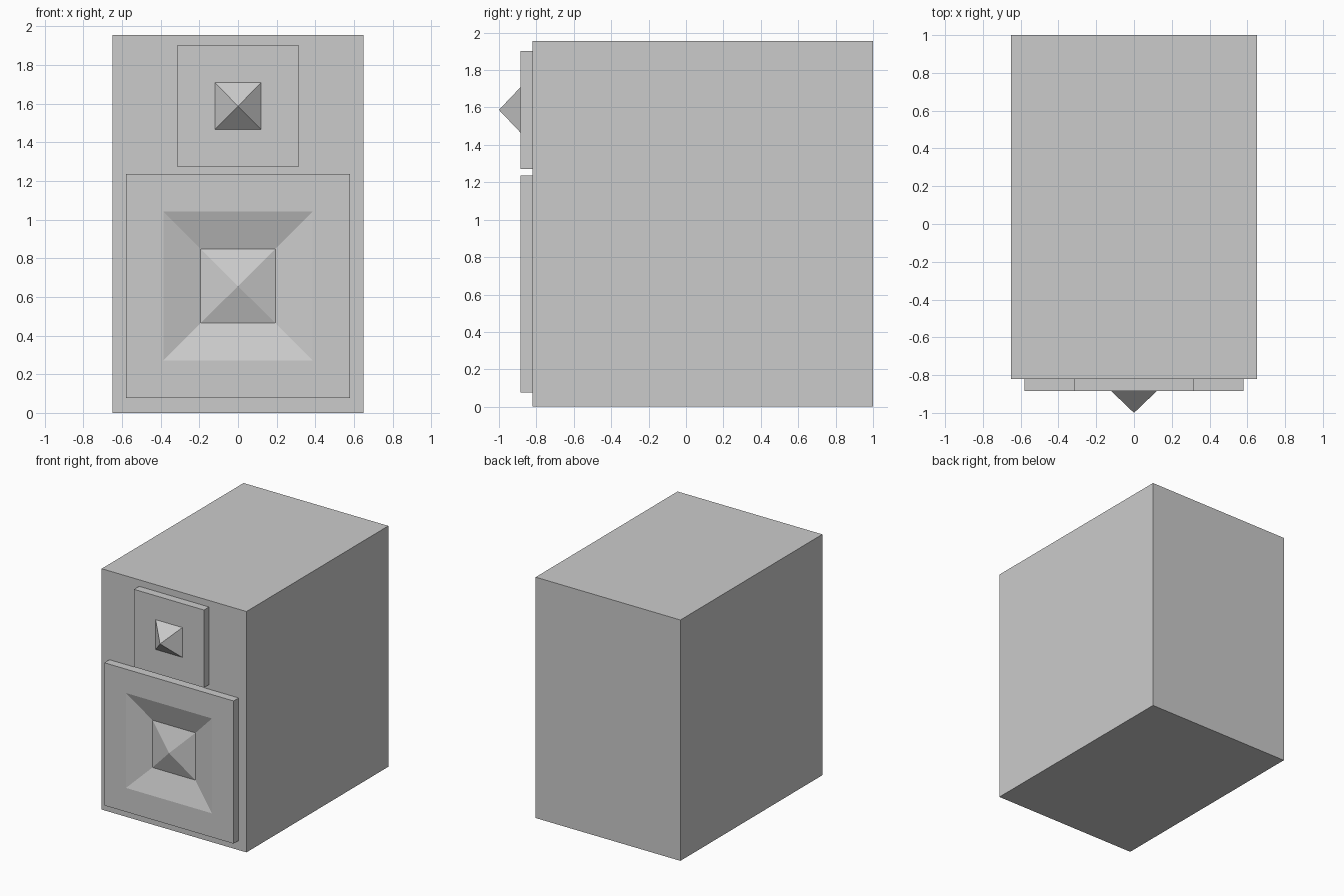
import bpy
import bmesh
from mathutils import Vector

cube = bpy.data.objects.get("Cube")
if cube:
    bpy.data.objects.remove(cube, do_unlink=True)

GREY = (0.6, 0.6, 0.6, 1.0)
grey = bpy.data.materials.new("plain grey")
grey.use_nodes = True
grey.diffuse_color = GREY
grey.node_tree.nodes["Principled BSDF"].inputs["Base Color"].default_value = GREY

FRONT = -0.82    # cabinet front
PLATE = -0.885   # face of the driver plates


def box(bm, half_x, y0, y1, z0, z1):
    """Add a box and return its front face."""
    verts = bmesh.ops.create_cube(bm, size=1)["verts"]
    for v in verts:
        v.co = Vector((v.co.x * 2 * half_x,
                       y0 if v.co.y < 0 else y1,
                       z0 if v.co.z < 0 else z1))
    bm.normal_update()
    return min(verts[0].link_faces[:] + verts[-1].link_faces[:],
               key=lambda f: f.calc_center_median().y)


def inset(bm, face, half, y):
    """Inset a square face to a given half width, then move it to depth y."""
    now = max(v.co.x for v in face.verts)
    bmesh.ops.inset_region(bm, faces=[face], thickness=now - half, use_even_offset=True)
    for v in face.verts:
        v.co.y = y


def point(bm, face, y):
    """Raise a face into a four-sided pyramid with its tip at y."""
    tip = bmesh.ops.poke(bm, faces=[face])["verts"][0]
    tip.co.y = y


def finish(bm, name):
    bmesh.ops.recalc_face_normals(bm, faces=bm.faces)
    mesh = bpy.data.meshes.new(name)
    bm.to_mesh(mesh)
    bm.free()
    mesh.materials.append(grey)
    obj = bpy.data.objects.new(name, mesh)
    bpy.context.collection.objects.link(obj)


# Cabinet
bm = bmesh.new()
box(bm, 0.65, FRONT, 1.0, 0, 1.955)
finish(bm, "cabinet")

# Large driver: sunken cone with a pointed dust cap
bm = bmesh.new()
face = box(bm, 0.58, PLATE, FRONT, 0.077, 1.235)
inset(bm, face, 0.386, PLATE)
inset(bm, face, 0.193, FRONT - 0.001)
point(bm, face, PLATE)
finish(bm, "large_driver")

# Small driver: flat plate with a raised pyramid
bm = bmesh.new()
face = box(bm, 0.314, PLATE, FRONT, 1.272, 1.902)
inset(bm, face, 0.12, PLATE)
point(bm, face, -1.0)
finish(bm, "small_driver")
